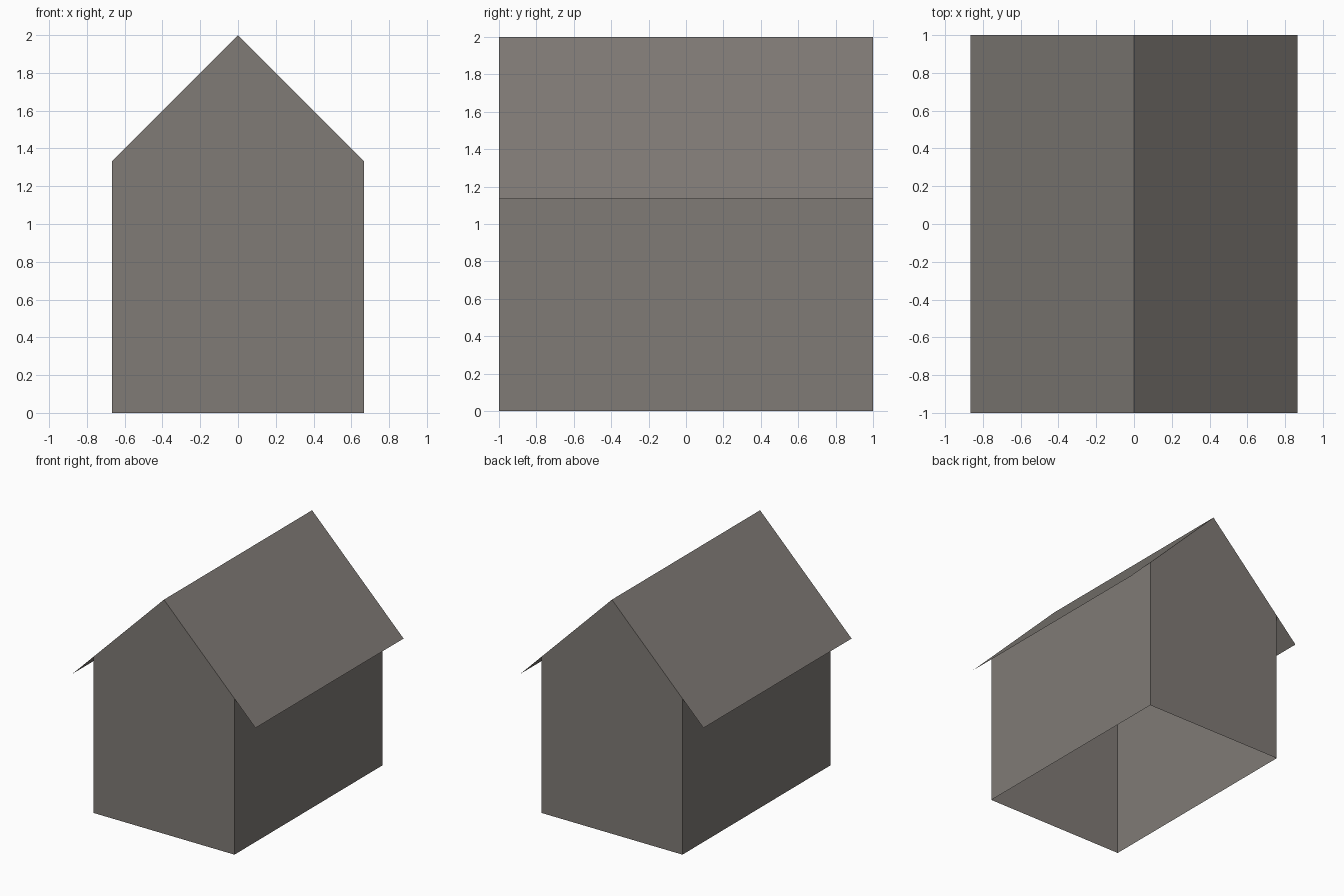
import bpy

if "Cube" in bpy.data.objects:
    bpy.data.objects.remove(bpy.data.objects["Cube"])

W, EAVE, TOP, D = 0.667, 1.333, 2.0, 1.0   # half width, wall height, ridge, half depth
OVER = 0.865                               # half width of roof with overhang

mat = bpy.data.materials.new("warm grey")
mat.diffuse_color = (0.215, 0.197, 0.181, 1.0)
mat.use_nodes = True
mat.node_tree.nodes["Principled BSDF"].inputs["Base Color"].default_value = mat.diffuse_color


def extrude_profile(name, profile, caps):
    """Sweep an open x-z profile along y; optionally close both ends."""
    n = len(profile)
    verts = [(x, y, z) for y in (-D, D) for x, z in profile]
    faces = [(i + 1, i, n + i, n + i + 1) for i in range(n - 1) if (i in caps)]
    if name == "walls":
        faces += [tuple(range(n))[::-1], tuple(range(n, 2 * n))]
    mesh = bpy.data.meshes.new(name)
    # orient every face outward from the middle of the house
    out = []
    for f in faces:
        a, b, c = (verts[i] for i in f[:3])
        u = [b[k] - a[k] for k in range(3)]
        v = [c[k] - a[k] for k in range(3)]
        nrm = (u[1] * v[2] - u[2] * v[1], u[2] * v[0] - u[0] * v[2], u[0] * v[1] - u[1] * v[0])
        side = nrm[0] * a[0] + nrm[1] * a[1] + nrm[2] * (a[2] - 0.7)
        out.append(f if side > 0 else f[::-1])
    mesh.from_pydata(verts, [], out)
    mesh.materials.append(mat)
    obj = bpy.data.objects.new(name, mesh)
    bpy.context.collection.objects.link(obj)
    return obj


# Walls: two sides plus gable ends, open at the bottom and under the roof
extrude_profile("walls", [(-W, 0), (-W, EAVE), (0, TOP), (W, EAVE), (W, 0)], caps=(0, 3))

# Roof: two thin sheets that overhang the side walls
extrude_profile("roof", [(-OVER, TOP - OVER), (0, TOP), (OVER, TOP - OVER)], caps=(0, 1))
